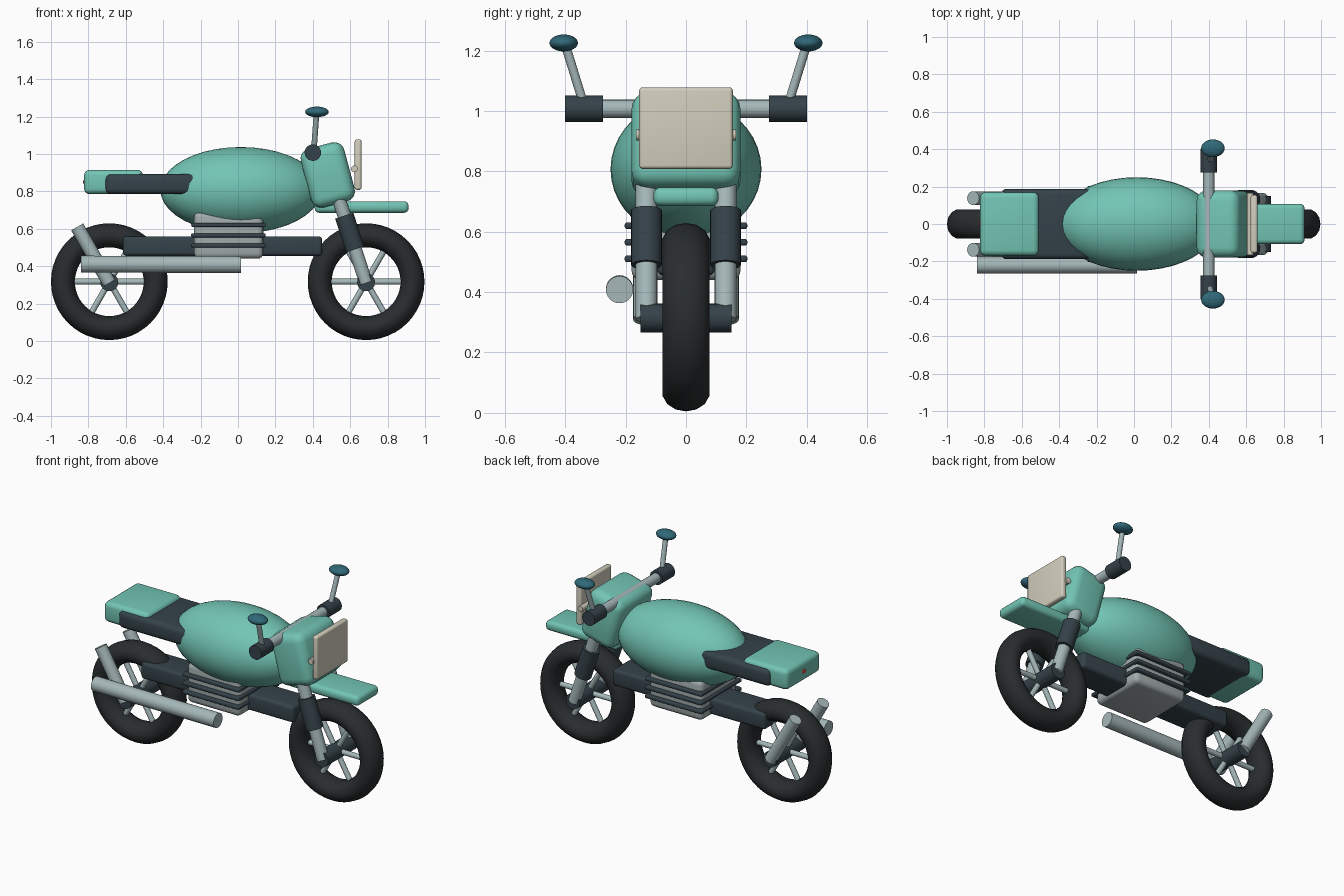
import bpy, math
from mathutils import Vector

if "Cube" in bpy.data.objects:
    bpy.data.objects.remove(bpy.data.objects["Cube"])


def material(name, rgb):
    m = bpy.data.materials.new(name)
    m.diffuse_color = (*rgb, 1)
    m.use_nodes = True
    m.node_tree.nodes["Principled BSDF"].inputs["Base Color"].default_value = m.diffuse_color
    return m


GREEN = material("green_paint", (0.17, 0.56, 0.46))
DARK = material("dark_slate", (0.035, 0.055, 0.068))
STEEL = material("pale_steel", (0.38, 0.48, 0.49))
ENGINE = material("engine_grey", (0.36, 0.41, 0.41))
RUBBER = material("rubber", (0.022, 0.026, 0.028))
CREAM = material("cream", (0.65, 0.62, 0.51))
GLASS = material("mirror_teal", (0.03, 0.14, 0.19))
RED = material("tail_red", (0.5, 0.05, 0.03))


def finish(name, mat):
    o = bpy.context.object
    o.name = name
    o.data.materials.append(mat)
    bpy.ops.object.shade_smooth_by_angle(angle=math.radians(40))
    return o


def box(name, lo, hi, mat, bevel, tilt=0):
    lo, hi = Vector(lo), Vector(hi)
    bpy.ops.mesh.primitive_cube_add(size=1, location=(lo + hi) / 2)
    o = bpy.context.object
    o.scale = hi - lo
    bpy.ops.object.transform_apply(location=False, rotation=False, scale=True)
    o.rotation_euler.y = tilt
    b = o.modifiers.new("Bevel", 'BEVEL')
    b.width, b.segments = bevel, 4
    bpy.ops.object.modifier_apply(modifier="Bevel")
    return finish(name, mat)


def rod(name, a, b, r, mat):
    a, b = Vector(a), Vector(b)
    bpy.ops.mesh.primitive_cylinder_add(vertices=24, radius=r, depth=(b - a).length,
                                        location=(a + b) / 2)
    bpy.context.object.rotation_euler = (b - a).to_track_quat('Z', 'Y').to_euler()
    return finish(name, mat)


def ellipsoid(name, loc, radii, mat):
    bpy.ops.mesh.primitive_uv_sphere_add(segments=40, ring_count=20, location=loc)
    bpy.context.object.scale = radii
    return finish(name, mat)


# Wheels: oval-section tyre, hub and six spokes
for end, wx in (("rear", -0.688), ("front", 0.685)):
    wz = 0.317
    bpy.ops.mesh.primitive_torus_add(major_segments=48, minor_segments=14, major_radius=0.248,
                                     minor_radius=0.064, location=(wx, 0, wz),
                                     rotation=(math.pi / 2, 0, 0))
    bpy.context.object.scale.z = 0.079 / 0.064
    finish(end + "_tyre", RUBBER)
    rod(end + "_hub", (wx, -0.15, wz - .003), (wx, 0.15, wz - .003), 0.048, DARK)
    for i in range(3):
        d = Vector((math.cos(i * math.pi / 3), 0, math.sin(i * math.pi / 3))) * 0.21
        c = Vector((wx, 0, wz))
        rod(f"{end}_spoke_{i}", c - d, c + d, 0.016, STEEL)

# Frame beam and finned engine
box("frame_beam", (-0.615, -0.095, 0.455), (0.45, 0.095, 0.56), DARK, 0.02)
box("engine_block", (-0.235, -0.18, 0.44), (0.135, 0.18, 0.69), ENGINE, 0.03)
for i in range(3):
    z = 0.51 + i * 0.055
    box(f"engine_fin_{i}", (-0.25, -0.203, z - 0.011), (0.148, 0.203, z + 0.011), DARK, 0.008)

# Body: tank, seat, tail with its light
ellipsoid("fuel_tank", (0.015, 0, 0.807), (0.43, 0.25, 0.23), GREEN)
box("seat", (-0.71, -0.188, 0.785), (-0.2, 0.188, 0.893), DARK, 0.03)
box("tail_cover", (-0.823, -0.17, 0.785), (-0.508, 0.17, 0.915), GREEN, 0.03)
ellipsoid("tail_light", (-0.818, 0, 0.85), (0.01, 0.025, 0.015), RED)

# Front end: headlight housing, front plate and fender
box("headlight_housing", (0.36, -0.18, 0.725), (0.6, 0.18, 1.05), GREEN, 0.055,
    math.radians(-15))
box("front_plate", (0.624, -0.155, 0.808), (0.66, 0.155, 1.078), CREAM, 0.012)
rod("plate_mount", (0.622, -0.165, 0.92), (0.622, 0.165, 0.92), 0.018, CREAM)
box("front_fender", (0.41, -0.108, 0.685), (0.912, 0.108, 0.747), GREEN, 0.025)

# Exhaust on one side
rod("exhaust", (-0.84, -0.22, 0.411), (0.015, -0.22, 0.408), 0.045, STEEL)

# Paired parts
for side, s in (("right", -1), ("left", 1)):
    y = 0.131 * s

    def on_fork(z):
        return (0.685 - (z - 0.31) * 0.325, y, z)

    rod(side + "_fork_tube", on_fork(0.31), on_fork(0.9), 0.036, STEEL)
    rod(side + "_fork_cover", on_fork(0.49), on_fork(0.67), 0.051, DARK)
    rod(side + "_rear_strut", (-0.688, 0.138 * s, 0.31), (-0.86, 0.138 * s, 0.61), 0.037, STEEL)
    rod(side + "_grip", (0.4, 0.275 * s, 1.007), (0.4, 0.4 * s, 1.007), 0.044, DARK)
    rod(side + "_mirror_stem", (0.405, 0.335 * s, 1.01), (0.42, 0.4 * s, 1.22), 0.015, STEEL)
    ellipsoid(side + "_mirror", (0.422, 0.405 * s, 1.225), (0.063, 0.047, 0.028), GLASS)
rod("handlebar", (0.4, -0.39, 1.007), (0.4, 0.39, 1.007), 0.03, STEEL)
